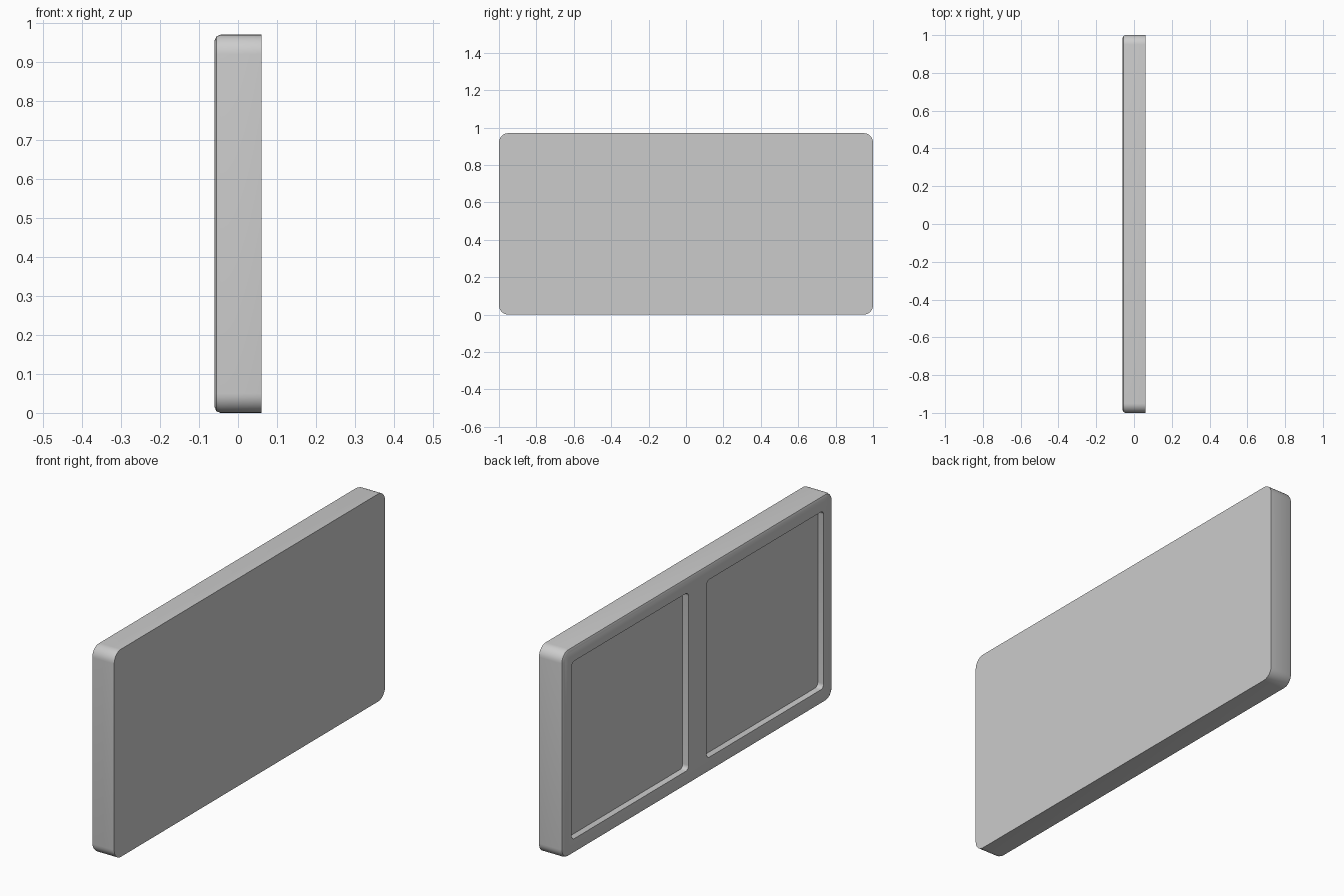
import bpy, bmesh
from math import sin, cos, pi

if "Cube" in bpy.data.objects:
    bpy.data.objects.remove(bpy.data.objects["Cube"])


def rounded_prism(name, x0, x1, y0, y1, z0, z1, r, segs, edge_bevel=0.0):
    """Rounded rectangle in the YZ plane, extruded from x0 to x1."""
    bm = bmesh.new()
    corners = [(y1 - r, z1 - r), (y0 + r, z1 - r), (y0 + r, z0 + r), (y1 - r, z0 + r)]
    ring = []
    for i, (cy, cz) in enumerate(corners):
        for k in range(segs + 1):
            a = (i + k / segs) * pi / 2
            ring.append(bm.verts.new((x0, cy + r * cos(a), cz + r * sin(a))))
    face = bm.faces.new(ring)
    rim = list(face.edges)
    ext = bmesh.ops.extrude_face_region(bm, geom=[face], use_keep_orig=True)
    moved = [g for g in ext["geom"] if isinstance(g, bmesh.types.BMVert)]
    bmesh.ops.translate(bm, verts=moved, vec=(x1 - x0, 0, 0))
    bmesh.ops.recalc_face_normals(bm, faces=bm.faces)
    if edge_bevel:
        bmesh.ops.bevel(bm, geom=rim, offset=edge_bevel, segments=2,
                        profile=0.5, affect='EDGES')
    mesh = bpy.data.meshes.new(name)
    bm.to_mesh(mesh)
    bm.free()
    obj = bpy.data.objects.new(name, mesh)
    bpy.context.collection.objects.link(obj)
    return obj


# Main slab, flat on +x and softened around the -x rim
panel = rounded_prism("panel", -0.06, 0.06, -1, 1, 0, 0.97, 0.05, 8, 0.015)
bpy.context.view_layer.objects.active = panel
panel.select_set(True)

# Two shallow pockets in the -x face
for name, y0, y1 in (("left_pocket_cutter", 0.067, 0.93),
                     ("right_pocket_cutter", -0.93, -0.067)):
    cutter = rounded_prism(name, -0.1, -0.03, y0, y1, 0.07, 0.90, 0.02, 5)
    cutter.hide_render = True
    mod = panel.modifiers.new(name, 'BOOLEAN')
    mod.operation = 'DIFFERENCE'
    mod.solver = 'EXACT'
    mod.object = cutter
    bpy.ops.object.modifier_apply(modifier=mod.name)
    bpy.data.objects.remove(cutter)

bpy.ops.object.shade_smooth_by_angle()
